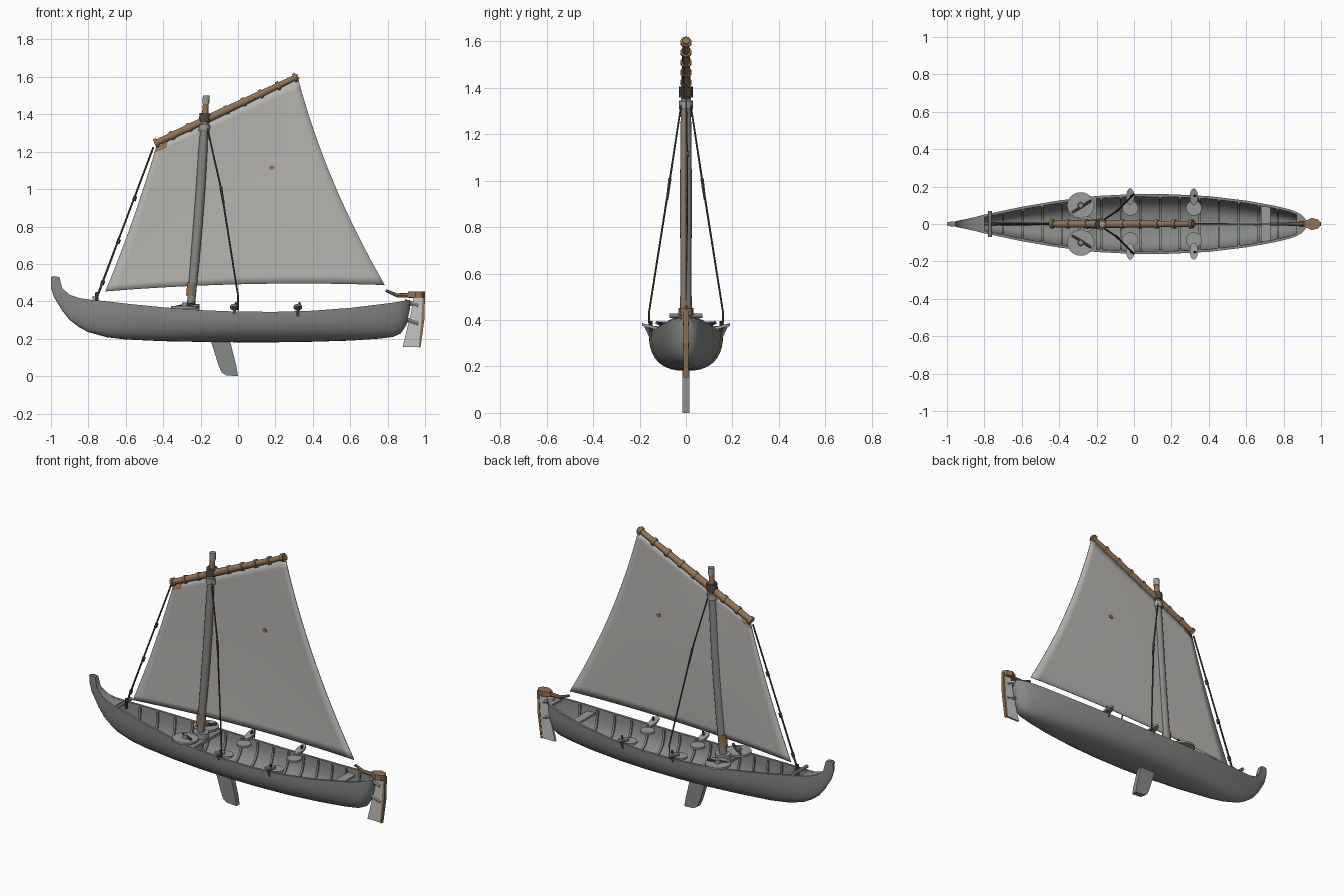
import bpy, bmesh, math
from mathutils import Vector

if "Cube" in bpy.data.objects:
    bpy.data.objects.remove(bpy.data.objects["Cube"])


def material(name, rgb):
    m = bpy.data.materials.new(name)
    m.diffuse_color = (*rgb, 1)
    m.use_nodes = True
    m.node_tree.nodes["Principled BSDF"].inputs["Base Color"].default_value = m.diffuse_color
    return m


GREY = material("hull grey", (0.24, 0.25, 0.235))
PALE = material("fitting grey", (0.33, 0.335, 0.32))
SAIL = material("sail cloth", (0.47, 0.46, 0.44))
BROWN = material("spar brown", (0.29, 0.17, 0.09))
ROPE = material("dark rope", (0.07, 0.07, 0.065))
BLADE = material("rudder pale", (0.56, 0.56, 0.54))


def finish(name, bm, *mats, smooth=True):
    bmesh.ops.recalc_face_normals(bm, faces=bm.faces)
    me = bpy.data.meshes.new(name)
    bm.to_mesh(me)
    bm.free()
    for m in mats:
        me.materials.append(m)
    if smooth:
        me.shade_smooth()
        me.set_sharp_from_angle(angle=math.radians(38))
    ob = bpy.data.objects.new(name, me)
    bpy.context.collection.objects.link(ob)
    return ob


def loft(bm, rings, caps=True):
    """Skin closed rings of equal length."""
    vs = [[bm.verts.new(p) for p in r] for r in rings]
    n = len(rings[0])
    for a, b in zip(vs, vs[1:]):
        for i in range(n):
            bm.faces.new((a[i], a[(i + 1) % n], b[(i + 1) % n], b[i]))
    if caps:
        bm.faces.new(vs[0])
        bm.faces.new(vs[-1])


def tube(name, pts, radii, mat, n=10):
    pts = [Vector(p) for p in pts]
    rings = []
    for i, p in enumerate(pts):
        d = (pts[min(i + 1, len(pts) - 1)] - pts[max(i - 1, 0)]).normalized()
        u = d.cross(Vector((0, 1, 0)) if abs(d.y) < 0.9 else Vector((1, 0, 0))).normalized()
        v = d.cross(u)
        rings.append([p + radii[i] * (u * math.cos(2 * math.pi * k / n) + v * math.sin(2 * math.pi * k / n))
                      for k in range(n)])
    bm = bmesh.new()
    loft(bm, rings)
    return finish(name, bm, mat)


def plate(name, outline, axis, lo, hi, mat, smooth=False):
    """Extrude a 2D outline along y (x,z outline) or z (x,y outline)."""
    def put(p, t):
        return (p[0], t, p[1]) if axis == "y" else (p[0], p[1], t)
    bm = bmesh.new()
    loft(bm, [[put(p, lo) for p in outline], [put(p, hi) for p in outline]])
    return finish(name, bm, mat, smooth=smooth)


def oval(cx, cy, rx, ry, n=24):
    return [(cx + rx * math.cos(2 * math.pi * k / n), cy + ry * math.sin(2 * math.pi * k / n)) for k in range(n)]


# Hull stations: x, sheer height, keel height, half width
ST = [(-1.0, .53, .475, .008), (-.985, .535, .425, .012), (-.955, .53, .375, .014), (-.94, .47, .35, .018),
      (-.9, .435, .30, .026), (-.85, .418, .262, .037), (-.8, .41, .235, .05), (-.7, .4, .208, .071),
      (-.6, .388, .196, .092), (-.4, .368, .187, .126), (-.2, .353, .183, .15), (0, .345, .181, .16),
      (.2, .344, .181, .159), (.4, .35, .184, .149), (.6, .365, .19, .125), (.75, .383, .2, .098),
      (.83, .393, .21, .079), (.87, .4, .228, .064), (.9, .405, .272, .046), (.92, .408, .36, .022)]


def station(x):
    for a, b in zip(ST, ST[1:]):
        if a[0] <= x <= b[0]:
            t = (x - a[0]) / (b[0] - a[0])
            return [p + (q - p) * t for p, q in zip(a, b)]


def section(x, zs, zb, w, inset, n=20):
    """Rounded cross-section from one gunwale to the other."""
    w -= min(inset, w * .5)
    zb += min(inset, (zs - zb) * .4)
    out = []
    for k in range(n + 1):
        a = math.pi * (k / n - .5)
        s, c = math.sin(a), max(math.cos(a), 0)
        out.append((x, math.copysign(w * abs(s) ** .8, s), zs - (zs - zb) * c ** .8))
    return out


bm = bmesh.new()
loft(bm, [section(*s, 0) + section(*s, .014)[::-1] for s in ST])
finish("hull", bm, GREY)

# Frames inside the hull
for i in range(15):
    x = -.7 + i * .105
    bm = bmesh.new()
    rings = []
    for dx in (-.006, .006):
        s = station(x + dx)
        s[1] -= .008
        rings.append(section(*s, .012) + section(*s, .023)[::-1])
    loft(bm, rings)
    finish("hull_rib", bm, GREY)

# Keelson along the bottom
tube("keelson", [(-.8, 0, .25), (-.5, 0, .203), (0, 0, .195), (.5, 0, .2), (.8, 0, .222)], [.009] * 5, GREY, 6)

# End decks follow the sheer
for name, x0, x1 in (("bow_deck", -1, -.79), ("stern_deck", .84, .92)):
    bm = bmesh.new()
    loft(bm, [[(s[0], -s[3] * .97, s[1] - .001), (s[0], s[3] * .97, s[1] - .001),
               (s[0], s[3] * .9, s[1] - .012), (s[0], -s[3] * .9, s[1] - .012)]
              for s in ST if x0 <= s[0] <= x1 + .03])
    finish(name, bm, GREY)

# Bow crossbar with cleat, and rear seat
tube("bow_crossbar", [(-.77, -.07, .418), (-.77, .07, .418)], [.01, .01], PALE, 8)
tube("bow_cleat", [(-.755, 0, .39), (-.755, 0, .45)], [.011, .008], ROPE, 8)
plate("rear_seat", [(.68, -.098), (.73, -.088), (.73, .088), (.68, .098)], "z", .335, .347, PALE)

# Mast thwart and step
plate("mast_thwart", [(-.3, -.128), (-.2, -.138), (-.2, .138), (-.3, .128)], "z", .335, .352, GREY)
plate("mast_collar", oval(-.25, 0, .045, .04), "z", .35, .385, PALE, True)
plate("mast_step", oval(-.257, 0, .035, .035), "z", .19, .24, GREY, True)

# Paired deck discs, seats and oar rests
for s in (-1, 1):
    plate("side_disc", oval(-.285, s * .1, .073, .07), "z", .362, .374, PALE, True)
    tube("disc_knob", [(-.285, s * .1, .37), (-.285, s * .1, .393)], [.018, .014], GREY)
    tube("disc_pin", [(-.33, s * .06, .37), (-.23, s * .125, .388)], [.008, .008], ROPE, 6)
    for x in (-.02, .32):
        plate("round_rest", oval(x, s * .085, .042, .04), "z", .33, .342, PALE, True)
        bm = bmesh.new()
        loft(bm, [[(px, py, .352 + (abs(py) - .1) * .25 + dz) for px, py in oval(x, s * .145, .022, .045)]
                  for dz in (0, .012)])
        finish("oar_rest", bm, PALE)
        tube("oar_pin", [(x, s * .15, .35), (x + .01, s * .15, .395)], [.008, .006], ROPE, 8)
        tube("rest_strut", [(x, s * .15, .32), (x, s * .175, .372)], [.006, .006], GREY, 6)

# Mast: grey pole with a brown aft strip, brown foot wrap and brown head
mast = tube("mast", [(-.262, 0, .22), (-.25, 0, .4), (-.232, 0, .6), (-.215, 0, .8), (-.2, 0, 1.0),
                     (-.188, 0, 1.2), (-.178, 0, 1.36)], [.02, .022, .024, .025, .025, .024, .02], GREY, 16)
mast.data.materials.append(BROWN)
for f in mast.data.polygons:
    if f.normal.x > .85:
        f.material_index = 1
tube("mast_foot_wrap", [(-.252, 0, .43), (-.246, 0, .5)], [.0255, .0255], BROWN, 12)
tube("mast_head", [(-.178, 0, 1.35), (-.174, 0, 1.43), (-.171, 0, 1.5)], [.022, .016, .013], BROWN, 10)
tube("mast_cap", [(-.172, 0, 1.455), (-.17, 0, 1.5)], [.018, .018], PALE, 10)
tube("shroud_band", [(-.181, 0, 1.31), (-.179, 0, 1.345)], [.03, .03], PALE, 12)

# Yard with lashings
A, B = Vector((-.445, 0, 1.243)), Vector((.322, 0, 1.603))
tube("yard", [A, A.lerp(B, .4), B], [.017, .021, .015], BROWN, 12)
along = (B - A).normalized()
for t in (.01, .12, .24, .36, .5, .62, .74, .86, .98):
    c = A.lerp(B, t)
    tube("yard_lashing", [c - along * .009, c + along * .009], [.024, .024], BROWN, 10)
tube("yard_sling", [(-.178, 0, 1.36), (-.175, 0, 1.405)], [.031, .031], ROPE, 10)

# Sail: bowed leech and foot, brown reinforcement at the throat
N = 24
bm = bmesh.new()
grid = []
for j in range(N + 1):
    v = j / N
    left = Vector((-.71, 0, .453)).lerp(Vector((-.438, 0, 1.225)), v)
    right = Vector((.785, 0, .487)).lerp(Vector((.322, 0, 1.59)), v)
    left.x += .012 * 4 * v * (1 - v)
    right.x -= .043 * 4 * v * (1 - v)
    row = []
    for i in range(N + 1):
        u = i / N
        p = left.lerp(right, u)
        p.z += .022 * 4 * u * (1 - u) * (1 - v)
        p.y = .007 * math.sin(math.pi * u) * math.sin(math.pi * v)
        row.append(bm.verts.new(p))
    grid.append(row)
for j in range(N):
    for i in range(N):
        f = bm.faces.new((grid[j][i], grid[j][i + 1], grid[j + 1][i + 1], grid[j + 1][i]))
        f.material_index = 1 if i < 2 and j >= N - 1 else 0
sail = finish("sail", bm, SAIL, BROWN)
mod = sail.modifiers.new("thickness", "SOLIDIFY")
mod.thickness = .005
mod.offset = 0
plate("sail_patch", oval(.18, 1.115, .015, .012, 8), "y", -.002, .012, BROWN)

# Luff line and bow tackle
tube("luff_line", [(-.755, 0, .42), (-.62, 0, .78), (-.452, 0, 1.225)], [.006, .005, .005], ROPE, 6)
for z, x in ((.5, -.728), (.72, -.644), (.95, -.557)):
    tube("luff_toggle", [(x, 0, z - .012), (x + .009, 0, z + .012)], [.01, .01], ROPE, 6)

# Shrouds with tension blocks
for s in (-1, 1):
    top, low = Vector((-.165, s * .02, 1.33)), Vector((0, s * .16, .43))
    tube("shroud", [top, Vector((-.09, s * .07, 1.0)), low, (0, s * .158, .35)],
         [.004, .005, .0045, .004], ROPE, 6)
    tube("shroud_block", [(-.092, s * .069, 1.01), (-.077, s * .081, .92)], [.008, .006], ROPE, 6)

# Centreboard
plate("centreboard", [(-.15, .2), (-.13, .14), (-.105, .06), (-.088, .02), (-.062, .004), (0, 0),
                      (-.01, .06), (-.045, .2)], "y", -.016, .016, GREY)

# Rudder blade with brown trailing strip, head, straps and tiller
plate("rudder_blade", [(.88, .155), (.97, .155), (.985, .3), (.99, .43), (.94, .43), (.925, .34)],
      "y", -.007, .007, BLADE)
plate("rudder_edge", [(.966, .153), (.976, .153), (.996, .3), (1.0, .44), (.988, .44), (.98, .3)],
      "y", -.01, .01, BROWN)
plate("rudder_head", [(.91, -.012), (.95, -.032), (.985, -.024), (1.0, 0), (.985, .024), (.95, .032), (.91, .012)],
      "z", .42, .452, BROWN)
tube("tiller", [(.79, 0, .458), (.85, 0, .432), (.95, 0, .432)], [.007, .011, .014], BROWN, 8)
for z in (.29, .385):
    tube("rudder_strap", [(.89, 0, z + .015), (.965, 0, z - .01)], [.012, .012], PALE, 8)
